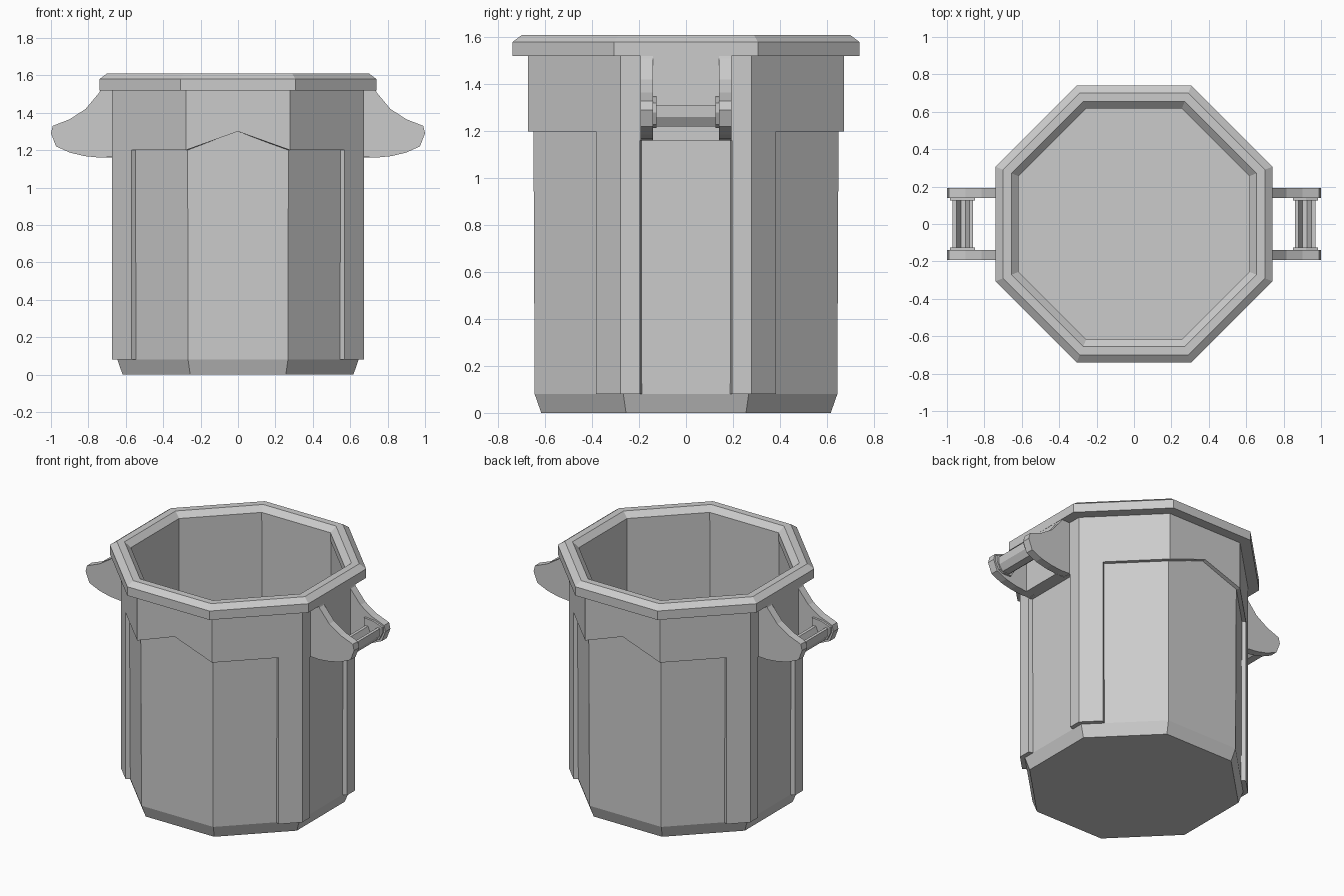
import bpy, bmesh, math
from mathutils import Vector

cube = bpy.data.objects.get("Cube")
if cube:
    bpy.data.objects.remove(cube)

grey = bpy.data.materials.new("plain_grey")
COLOUR = (0.6, 0.6, 0.6, 1)
grey.use_nodes = True
grey.diffuse_color = COLOUR
grey.node_tree.nodes["Principled BSDF"].inputs["Base Color"].default_value = COLOUR

SIDES = 8
HALF = math.tan(math.pi / SIDES)   # half a side's width per unit of apothem


def finish(name, bm):
    bmesh.ops.recalc_face_normals(bm, faces=bm.faces)
    mesh = bpy.data.meshes.new(name)
    bm.to_mesh(mesh)
    bm.free()
    mesh.materials.append(grey)
    obj = bpy.data.objects.new(name, mesh)
    bpy.context.collection.objects.link(obj)
    return obj


def octagon_ring(bm, apothem, z):
    r = apothem / math.cos(math.pi / SIDES)
    angles = [(k + 0.5) * math.tau / SIDES for k in range(SIDES)]
    return [bm.verts.new((r * math.cos(a), r * math.sin(a), z)) for a in angles]


def octagon_lathe(name, profile, closed=False):
    """Stack octagons along an (apothem, z) profile; cap the ends or close the loop."""
    bm = bmesh.new()
    rings = [octagon_ring(bm, a, z) for a, z in profile]
    pairs = list(zip(rings, rings[1:]))
    if closed:
        pairs.append((rings[-1], rings[0]))
    else:
        bm.faces.new(rings[0])
        bm.faces.new(rings[-1])
    for low, high in pairs:
        for i in range(SIDES):
            j = (i + 1) % SIDES
            bm.faces.new((low[i], low[j], high[j], high[i]))
    return finish(name, bm)


def add_prism(bm, near, far):
    a = [bm.verts.new(p) for p in near]
    b = [bm.verts.new(p) for p in far]
    bm.faces.new(a)
    bm.faces.new(b)
    for i in range(len(a)):
        j = (i + 1) % len(a)
        bm.faces.new((a[i], a[j], b[j], b[i]))


def side_plate(name, outline, y0, y1, side):
    """Extrude an (x, z) outline from y0 to y1, on the given side of the can."""
    bm = bmesh.new()
    add_prism(bm, [(side * x, y0, z) for x, z in outline],
              [(side * x, y1, z) for x, z in outline])
    return finish(name, bm)


# Hollow tub and its chamfered rim
octagon_lathe("tub", [(0.617, 0), (0.645, 0.08), (0.65, 1.2), (0.65, 1.55),
                      (0.62, 1.55), (0.62, 0.08)])
octagon_lathe("rim", [(0.64, 1.52), (0.74, 1.52), (0.74, 1.58), (0.70, 1.61),
                      (0.655, 1.61), (0.618, 1.575), (0.618, 1.52)], closed=True)

# Raised outer skin, leaving recessed panels on every side
OUT, INN = 0.674, 0.635
E, TOP, BASE, BAND = OUT * HALF, 1.53, 0.08, 1.2
upper = [(E, TOP), (-E, TOP)]
front_skin = [(-E, BAND), (0, 1.3), (E, BAND)] + upper
corner_skin = [(-E, BAND), (0.131, BAND), (0.131, BASE), (E, BASE)] + upper
side_skin = [(-E, BASE), (-0.197, BASE), (-0.197, 1.16),
             (0.197, 1.16), (0.197, BASE), (E, BASE)] + upper

for k in range(SIDES):
    angle = k * math.tau / SIDES
    normal = Vector((math.cos(angle), math.sin(angle), 0))
    along = Vector((-math.sin(angle), math.cos(angle), 0))
    if k % 2:
        label, outline = "corner_skin", corner_skin
        along *= -1 if k in (1, 5) else 1
    elif k % 4:
        label, outline = "front_skin" if k == 6 else "back_skin", front_skin
    else:
        label, outline = "side_skin", side_skin
    bm = bmesh.new()
    layers = [[normal * d + along * (u * d / OUT) + Vector((0, 0, z))
               for u, z in outline] for d in (OUT, INN)]
    add_prism(bm, *layers)
    finish(label, bm)

# Handles: two brackets, a backing plate, and a channel grip between flanges
bracket = [(0.64, 1.53), (0.735, 1.53), (0.74, 1.51), (0.815, 1.42), (0.90, 1.365),
           (0.99, 1.33), (1.0, 1.29), (0.973, 1.22), (0.90, 1.187),
           (0.82, 1.168), (0.74, 1.16), (0.64, 1.165)]
backing = [(0.64, 1.16), (0.739, 1.16), (0.739, 1.53), (0.64, 1.53)]
flange = [(0.85, 1.35), (0.92, 1.345), (0.985, 1.32), (0.985, 1.28),
          (0.96, 1.23), (0.93, 1.215), (0.87, 1.215), (0.85, 1.25)]
grip = [(0.86, 1.30), (0.865, 1.24), (0.89, 1.22), (0.94, 1.22), (0.967, 1.26),
        (0.97, 1.31), (0.95, 1.31), (0.925, 1.25), (0.90, 1.25), (0.88, 1.30)]

for side, word in ((1, "left"), (-1, "right")):
    for s in (1, -1):
        side_plate(word + "_bracket", bracket, s * 0.14, s * 0.193, side)
        side_plate(word + "_grip_flange", flange, s * 0.126, s * 0.142, side)
    side_plate(word + "_handle_backing", backing, -0.141, 0.141, side)
    side_plate(word + "_grip", grip, -0.13, 0.13, side)
